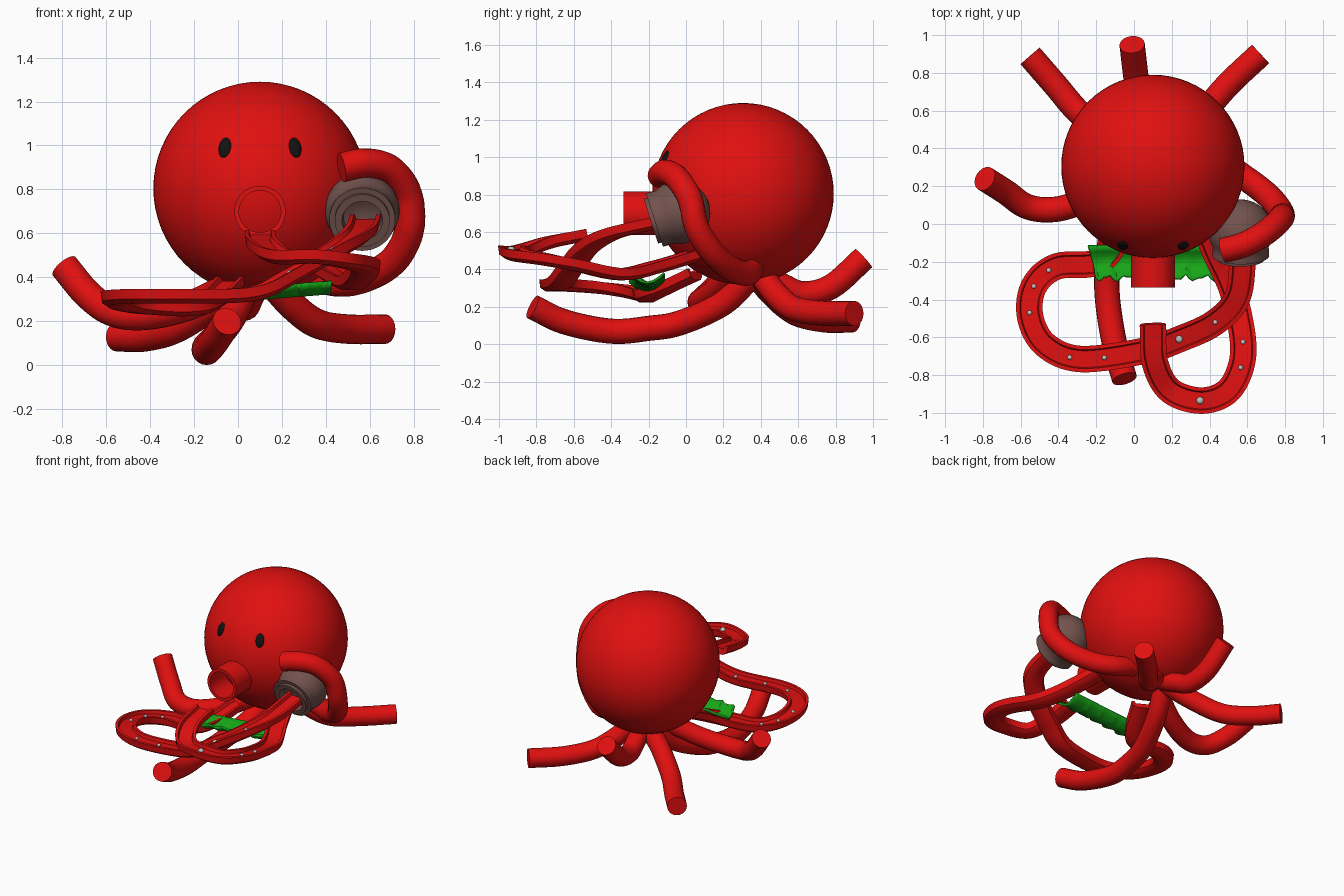
import bpy, bmesh, math
from mathutils import Vector, Matrix

cube = bpy.data.objects.get("Cube")
if cube:
    bpy.data.objects.remove(cube)


def material(name, rgb):
    m = bpy.data.materials.new(name)
    m.use_nodes = True
    m.diffuse_color = (*rgb, 1)
    m.node_tree.nodes["Principled BSDF"].inputs["Base Color"].default_value = (*rgb, 1)
    return m


RED = material("red skin", (0.75, 0.005, 0.005))
GREY = material("brown grey", (0.17, 0.085, 0.075))
GREEN = material("leaf green", (0.008, 0.37, 0.008))
BLACK = material("eye black", (0.006, 0.006, 0.006))
PALE = material("pale stud", (0.55, 0.53, 0.53))


def finish(name, bm, mat, angle=40):
    bmesh.ops.recalc_face_normals(bm, faces=bm.faces)
    mesh = bpy.data.meshes.new(name)
    bm.to_mesh(mesh)
    bm.free()
    mesh.materials.append(mat)
    ob = bpy.data.objects.new(name, mesh)
    bpy.context.collection.objects.link(ob)
    bpy.ops.object.select_all(action='DESELECT')
    ob.select_set(True)
    bpy.context.view_layer.objects.active = ob
    bpy.ops.object.shade_smooth_by_angle(angle=math.radians(angle))
    return ob


def ball(name, centre, size, mat, axis=(0, 0, 1), seg=24):
    bm = bmesh.new()
    turn = Vector(axis).to_track_quat('Z', 'Y').to_matrix().to_4x4()
    place = Matrix.Translation(centre) @ turn @ Matrix.Diagonal((*size, 1))
    bmesh.ops.create_uvsphere(bm, u_segments=seg, v_segments=seg // 2, radius=1, matrix=place)
    return finish(name, bm, mat)


def lathe(name, profile, centre, axis, mat, seg=48):
    """Spin (distance along axis, radius) pairs about an axis."""
    bm = bmesh.new()
    verts = [bm.verts.new((r, 0, t)) for t, r in profile]
    edges = [bm.edges.new(p) for p in zip(verts, verts[1:])]
    bmesh.ops.spin(bm, geom=verts + edges, cent=(0, 0, 0), axis=(0, 0, 1),
                   angle=math.tau, steps=seg)
    bmesh.ops.remove_doubles(bm, verts=bm.verts, dist=1e-4)
    turn = Vector(axis).to_track_quat('Z', 'Y').to_matrix().to_4x4()
    bm.transform(Matrix.Translation(centre) @ turn)
    return finish(name, bm, mat)


def smooth_path(points, steps=8):
    """Catmull-Rom curve through the points."""
    p = [Vector(q) for q in points]
    p = [2 * p[0] - p[1]] + p + [2 * p[-1] - p[-2]]
    out = []
    for a, b, c, d in zip(p, p[1:], p[2:], p[3:]):
        for i in range(steps):
            t = i / steps
            out.append(0.5 * (2 * b + (c - a) * t + (2 * a - 5 * b + 4 * c - d) * t ** 2
                              + (3 * b - a - 3 * c + d) * t ** 3))
    return out + [p[-2]]


def sweep(name, points, section, mat):
    """Carry a (side, up) section along a smooth path and cap both ends."""
    path = smooth_path(points)
    bm = bmesh.new()
    rings = []
    for i, p in enumerate(path):
        tangent = (path[min(i + 1, len(path) - 1)] - path[max(i - 1, 0)]).normalized()
        side = tangent.cross(Vector((0, 0, 1))).normalized()
        up = side.cross(tangent)
        rings.append([bm.verts.new(p + side * s + up * u) for s, u in section])
    n = len(section)
    for a, b in zip(rings, rings[1:]):
        for k in range(n):
            bm.faces.new((a[k], a[(k + 1) % n], b[(k + 1) % n], b[k]))
    bm.faces.new(rings[0])
    bm.faces.new(rings[-1])
    finish(name, bm, mat)
    return path


# Head, eyes and tube mouth
HEAD, R = Vector((0.1, 0.305, 0.805)), 0.485
ball("head", HEAD, (R, R, R), RED, seg=64)
for name, dx in (("right_eye", -0.16), ("left_eye", 0.16)):
    spot = Vector((dx, -math.sqrt(R * R - dx * dx - 0.185 ** 2), 0.185))
    ball(name, HEAD + spot, (0.029, 0.049, 0.014), BLACK, axis=spot)
lathe("mouth", [(-0.2, 0.117), (0.1, 0.117), (0.1, 0.095), (-0.2, 0.095)],
      (0.1, -0.235, 0.7), (0, -1, 0), RED)

# Round tentacles
tube = [(0.067 * math.cos(k * math.tau / 20), 0.067 * math.sin(k * math.tau / 20))
        for k in range(20)]
tentacles = {
    "front_tentacle": [(.04, .36, .38), (-.03, .2, .22), (-.11, -.03, .115), (-.14, -.2, .085),
                       (-.14, -.4, .07), (-.1, -.65, .12), (-.05, -.82, .2)],
    "right_tentacle": [(0, .25, .38), (-.2, .15, .28), (-.4, .08, .23), (-.56, .09, .24),
                       (-.68, .17, .32), (-.79, .24, .45)],
    "right_back_tentacle": [(.05, .38, .37), (-.1, .45, .28), (-.28, .58, .17),
                            (-.42, .74, .13), (-.55, .89, .13)],
    "middle_back_tentacle": [(.08, .4, .37), (.05, .52, .31), (.03, .63, .27),
                             (.01, .78, .31), (-.01, .95, .46)],
    "left_back_tentacle": [(.15, .4, .38), (.25, .48, .27), (.36, .58, .19),
                           (.5, .74, .165), (.67, .9, .165)],
    "curled_tentacle": [(.3, .35, .42), (.45, .33, .38), (.58, .25, .4), (.71, .15, .48),
                        (.78, .06, .62), (.77, .02, .78), (.69, -.05, .89),
                        (.58, -.11, .92), (.47, -.14, .9)],
}
for name, points in tentacles.items():
    sweep(name, points, tube, RED)

# Grooved tentacles with studs in the groove
half = [(.044, .005), (.05, .027), (.07, .027), (.064, -.018), (.035, -.038)]
groove = half + [(-s, u) for s, u in reversed(half)]
loop = sweep("looped_tentacle",
             [(-.03, .05, .38), (-.17, -.19, .27), (-.41, -.225, .27), (-.53, -.33, .29),
              (-.55, -.49, .31), (-.47, -.64, .32), (-.28, -.715, .32), (.06, -.67, .33),
              (.24, -.61, .41), (.43, -.52, .52), (.55, -.38, .6), (.58, -.13, .66)],
             groove, RED)
hook = sweep("hooked_tentacle",
             [(.35, .05, .48), (.43, -.15, .42), (.52, -.35, .38), (.575, -.6, .43),
              (.565, -.76, .46), (.49, -.89, .48), (.35, -.935, .5), (.19, -.88, .5),
              (.11, -.73, .55), (.1, -.53, .59)], groove, RED)
for path, places in ((loop, (18, 24, 31, 46, 51, 56, 64, 72)), (hook, (25, 32, 48))):
    for i in places:
        r = 0.02 if i in (48, 64) else 0.013
        ball("stud", path[i] + Vector((0, 0, 0.008)), (r, r, r * 0.8), PALE, seg=12)

# Round grey pot with a flanged opening, held by the curled tentacle
pot = [(-0.17 * math.cos(a * math.pi / 18), 0.17 * math.sin(a * math.pi / 18))
       for a in range(13)]
pot += [(.11, .15), (.135, .15), (.135, .125), (.155, .125), (.155, .092), (.1, .085), (.06, 0)]
lathe("grey_pot", pot, (.565, -.04, .705), (0, -.94, -.3), GREY)

# Curved leaf with a ragged front edge
bm = bmesh.new()
cols, rows = 40, 6
grid = []
for i in range(cols + 1):
    u = i / cols
    ragged = 0.012 * math.sin(u * 39) + 0.008 * math.sin(u * 71)
    inset = 0.05 * (1 - min(1, u * 8)) + 0.02 * max(0, u * 8 - 7)
    line = []
    for j in range(rows + 1):
        v = j / rows
        line.append(bm.verts.new((-.22 + .64 * u + inset * (v - .5),
                                  -.12 - (.16 + ragged) * v,
                                  .335 + .05 * u - .05 * math.sin(math.pi * v))))
    grid.append(line)
for a, b in zip(grid, grid[1:]):
    for j in range(rows):
        bm.faces.new((a[j], a[j + 1], b[j + 1], b[j]))
leaf = finish("leaf", bm, GREEN)
thick = leaf.modifiers.new("thickness", 'SOLIDIFY')
thick.thickness = 0.012
